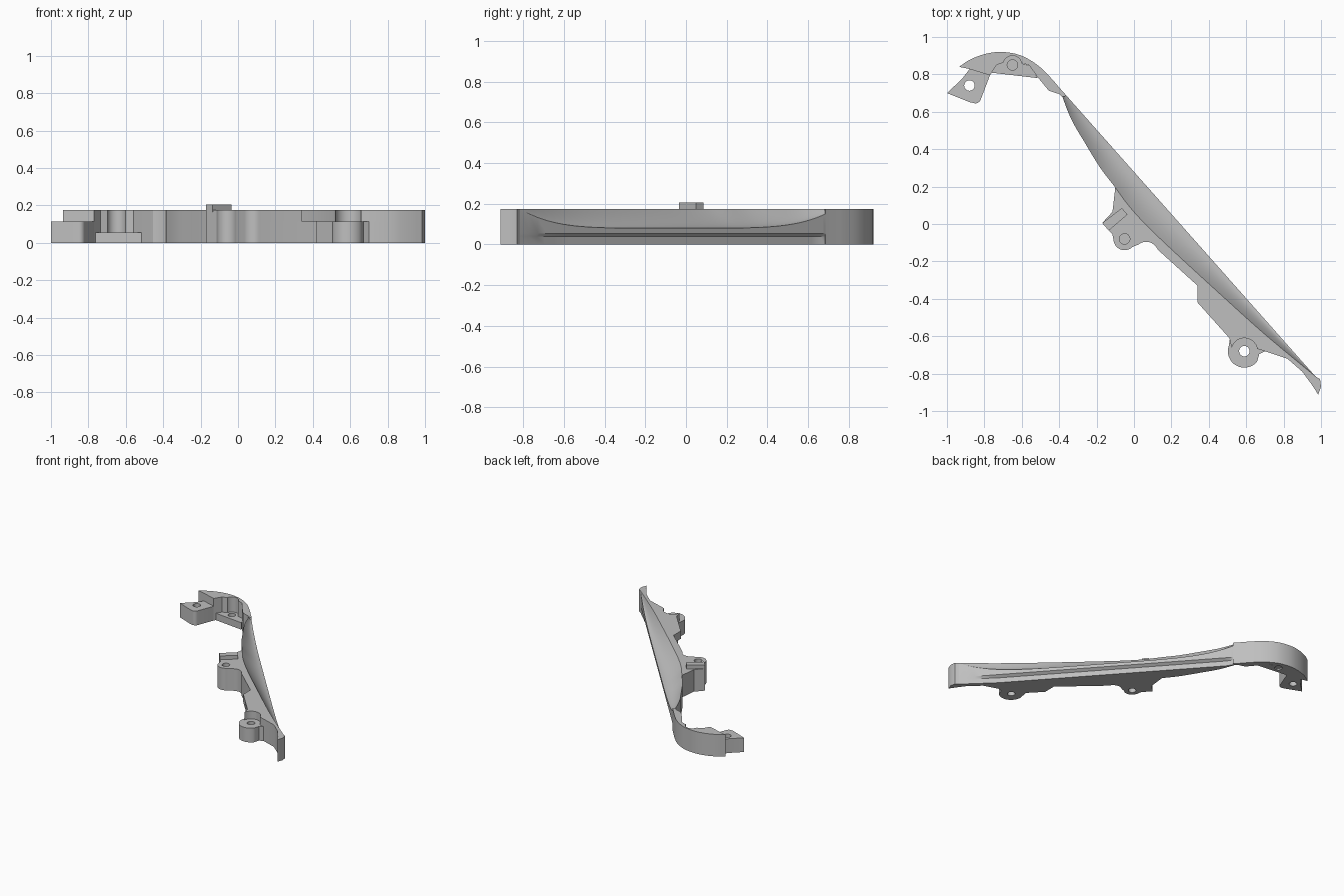
import bpy, bmesh, math
from mathutils import Vector

if "Cube" in bpy.data.objects:
    bpy.data.objects.remove(bpy.data.objects["Cube"])

grey = bpy.data.materials.new("plain_grey")
grey.use_nodes = True
COLOUR = (0.52, 0.52, 0.52, 1)
grey.diffuse_color = COLOUR
grey.node_tree.nodes["Principled BSDF"].inputs["Base Color"].default_value = COLOUR
TOP, STEP, PAD = 0.175, 0.113, 0.055


def add_object(name, mesh):
    ob = bpy.data.objects.new(name, mesh)
    bpy.context.collection.objects.link(ob)
    mesh.materials.clear()
    mesh.materials.append(grey)
    bpy.ops.object.select_all(action='DESELECT')
    ob.select_set(True)
    bpy.context.view_layer.objects.active = ob
    bpy.ops.object.shade_smooth_by_angle(angle=math.radians(30))
    return ob


def arc(cx, cy, r, a0, a1, n=16):
    """Points on an arc, angles in degrees."""
    return [(cx + r * math.cos(math.radians(a0 + (a1 - a0) * i / n)),
             cy + r * math.sin(math.radians(a0 + (a1 - a0) * i / n))) for i in range(n + 1)]


def hole(cx, cy, r):
    return arc(cx, cy, r, 0, 345, 23)


def smooth(pts, n=6):
    """Catmull-Rom curve through the points."""
    p = [Vector(q) for q in pts]
    p = [2 * p[0] - p[1]] + p + [2 * p[-1] - p[-2]]
    out = []
    for a, b, c, d in zip(p, p[1:], p[2:], p[3:]):
        for i in range(n):
            t = i / n
            q = 0.5 * (2 * b + (c - a) * t + (2 * a - 5 * b + 4 * c - d) * t ** 2
                       + (3 * b - a - 3 * c + d) * t ** 3)
            out.append(tuple(q))
    return out + [tuple(p[-2])]


def prism(name, z0, z1, *loops):
    """Extruded outline; further loops are holes."""
    cu = bpy.data.curves.new(name, 'CURVE')
    cu.dimensions, cu.fill_mode, cu.extrude = '2D', 'BOTH', (z1 - z0) / 2
    for loop in loops:
        s = cu.splines.new('POLY')
        s.points.add(len(loop) - 1)
        for pt, (x, y) in zip(s.points, loop):
            pt.co = (x, y, 0, 1)
        s.use_cyclic_u = True
    tmp = bpy.data.objects.new(name + "_outline", cu)
    bpy.context.collection.objects.link(tmp)
    mesh = bpy.data.meshes.new_from_object(tmp.evaluated_get(bpy.context.evaluated_depsgraph_get()))
    bpy.data.objects.remove(tmp)
    bm = bmesh.new()
    bm.from_mesh(mesh)
    bmesh.ops.remove_doubles(bm, verts=bm.verts, dist=1e-5)
    bmesh.ops.translate(bm, verts=bm.verts, vec=(0, 0, (z0 + z1) / 2))
    bmesh.ops.recalc_face_normals(bm, faces=bm.faces)
    bm.to_mesh(mesh)
    bm.free()
    return add_object(name, mesh)


# Ridge shared by the blade and the body
ridge = smooth([(-0.4, 0.73), (-0.34, 0.57), (-0.26, 0.43), (-0.18, 0.30), (-0.1, 0.195),
                (-0.03, 0.10), (0.06, 0.0), (0.2, -0.135), (0.45, -0.365), (0.7, -0.59),
                (0.97, -0.815)])
start, end = Vector(ridge[0]), Vector(ridge[-1])
axis = end - start

# Scooped blade: lofted sections from the straight edge up to the ridge
bm = bmesh.new()
rings = []
for p in ridge:
    r = Vector(p)
    t = (r - start).dot(axis) / axis.length_squared
    e = start + axis * t
    w = r - e
    inset = min(0.022, w.length * 0.5) / max(w.length, 1e-6)
    ze = 0.08 + (TOP - 0.08) * abs(2 * t - 1) ** 5
    section = [(inset, 0), (inset, 0.04), (0, PAD)]
    section += [(u / 8, ze + (TOP - ze) * (u / 8) ** 1.8) for u in range(9)]
    section.append((1, 0))
    rings.append([bm.verts.new((*(e + w * u), z)) for u, z in section])
for a, b in zip(rings, rings[1:]):
    for i in range(len(a)):
        j = (i + 1) % len(a)
        bm.faces.new((a[i], a[j], b[j], b[i]))
bmesh.ops.remove_doubles(bm, verts=bm.verts, dist=1e-5)
bmesh.ops.dissolve_degenerate(bm, edges=bm.edges, dist=1e-5)
bmesh.ops.recalc_face_normals(bm, faces=bm.faces)
blade = bpy.data.meshes.new("scooped_blade")
bm.to_mesh(blade)
bm.free()
add_object("scooped_blade", blade)

# Body in two layers: the upper overhangs, the lower carries the end boss
shoulder = [p for p in ridge if p[0] >= -0.1001]
tail = [(0.995, -0.83), (1.0, -0.87), (0.985, -0.912), (0.955, -0.865), (0.9, -0.79), (0.82, -0.72)]
middle = ([(0.34, -0.33), (0.13, -0.14)] + arc(0.065, -0.16, 0.065, 40, 130, 8)
          + arc(-0.05, -0.08, 0.06, -45, -165) + [(-0.115, -0.055), (-0.17, 0.005), (-0.115, 0.065)])
upper_edge = [(0.70, -0.68)] + arc(0.59, -0.68, 0.07, 10, 165) + [(0.51, -0.61), (0.34, -0.42)]
lower_edge = ([(0.70, -0.68), (0.67, -0.695), (0.66, -0.73)]
              + arc(0.59, -0.68, 0.088, -40, -200) + [(0.515, -0.60), (0.42, -0.50), (0.42, -0.40)])
mid_hole = hole(-0.05, -0.08, 0.028)
prism("body_upper", STEP, TOP, shoulder + tail + upper_edge + middle, mid_hole)
prism("body_lower", 0, STEP, shoulder + tail + lower_edge + middle, mid_hole,
      hole(0.59, -0.68, 0.028))
prism("middle_hole_floor", 0.05, 0.06, hole(-0.05, -0.08, 0.029))

# Locating rib on the middle boss
prism("locating_rib", TOP - 0.01, 0.205,
      [(-0.17, 0.005), (-0.065, 0.085), (-0.035, 0.05), (-0.135, -0.035)])

# Curved head wall with a pocket over a low pad
crown = smooth([(-0.935, 0.84), (-0.88, 0.877), (-0.8, 0.908), (-0.71, 0.92), (-0.61, 0.903),
                (-0.52, 0.853), (-0.45, 0.787), (-0.4, 0.73)], 4)
neck = [(-0.36, 0.685), (-0.385, 0.68), (-0.4, 0.695), (-0.455, 0.712), (-0.515, 0.785)]
pocket = ([(-0.56, 0.848), (-0.595, 0.86)] + arc(-0.65, 0.85, 0.05, 10, 165)
          + [(-0.735, 0.85), (-0.77, 0.795)])
prism("head_wall", 0, TOP, crown + neck + pocket + [(-0.885, 0.83)])
prism("head_pad", 0, PAD, [(-0.77, 0.81), (-0.515, 0.78), (-0.55, 0.845)]
      + arc(-0.65, 0.85, 0.05, 10, 165) + [(-0.735, 0.85)], hole(-0.65, 0.85, 0.028))
prism("pad_hole_floor", 0.01, 0.02, hole(-0.65, 0.85, 0.029))

# Mounting ear
prism("mounting_ear", 0, STEP, [(-1.0, 0.7), (-0.88, 0.652)] + arc(-0.848, 0.675, 0.03, 250, 340, 6)
      + [(-0.77, 0.795), (-0.80, 0.84), (-0.87, 0.84), (-0.92, 0.775)], hole(-0.88, 0.74, 0.028))
